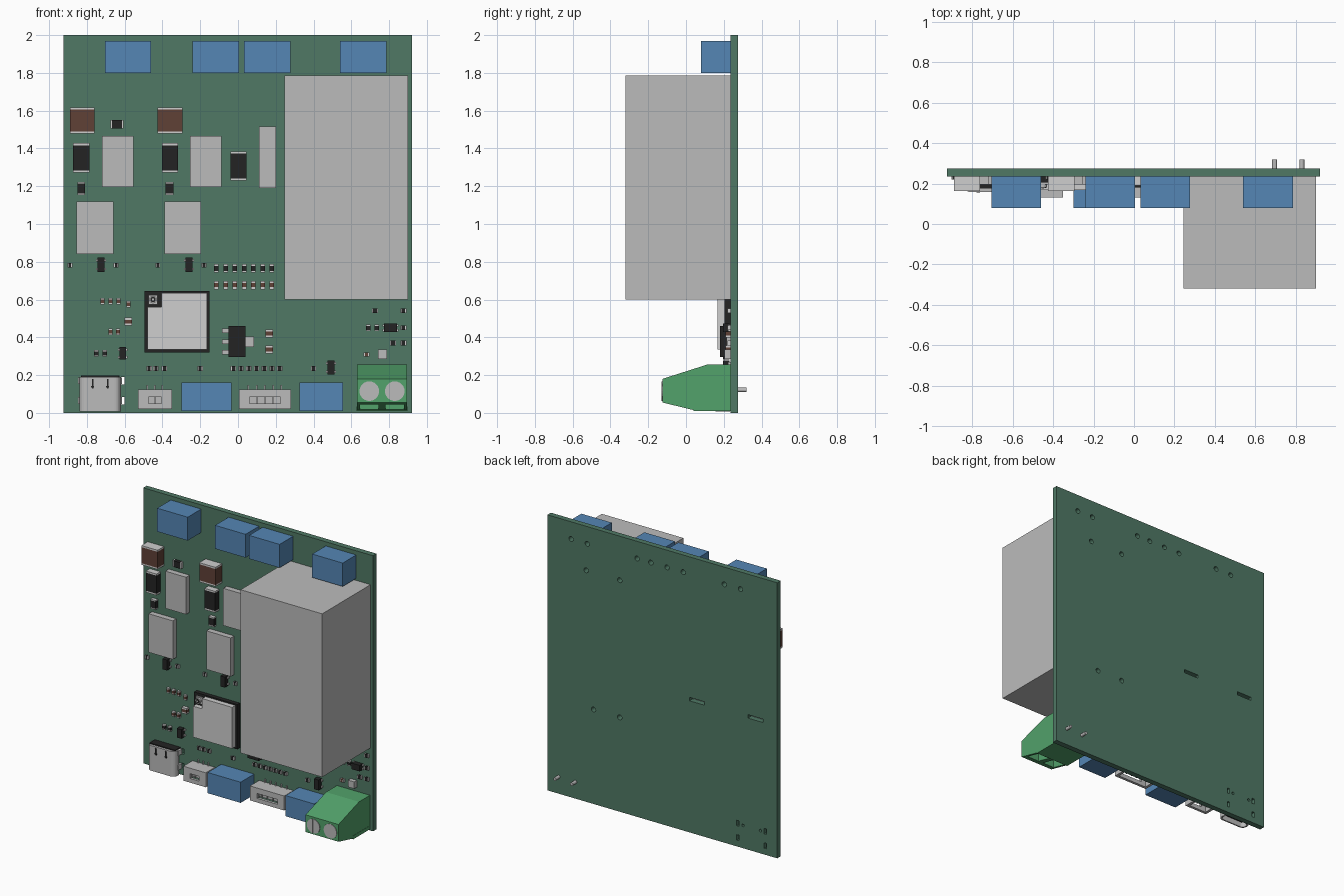
import bpy, bmesh, math
from mathutils import Matrix, Vector

old = bpy.data.objects.get("Cube")
if old:
    bpy.data.objects.remove(old)

FACE, BACK = 0.235, 0.275      # component side and solder side of the board


def material(name, r, g, b):
    m = bpy.data.materials.new(name)
    m.use_nodes = True
    m.diffuse_color = (r, g, b, 1)
    m.node_tree.nodes["Principled BSDF"].inputs["Base Color"].default_value = (r, g, b, 1)
    return m


board_green = material("board green", .08, .19, .13)
grey = material("component grey", .5, .5, .5)
silver = material("bright metal", .62, .62, .62)
blue = material("connector blue", .09, .24, .46)
green = material("terminal green", .085, .36, .145)
black = material("black plastic", .017, .017, .017)
brown = material("ceramic brown", .115, .052, .037)


def box(bm, x0, x1, y0, y1, z0, z1, slot=0):
    size = Matrix.Diagonal((x1 - x0, y1 - y0, z1 - z0, 1))
    mid = Matrix.Translation(((x0 + x1) / 2, (y0 + y1) / 2, (z0 + z1) / 2))
    verts = bmesh.ops.create_cube(bm, size=1, matrix=mid @ size)["verts"]
    for f in {f for v in verts for f in v.link_faces}:
        f.material_index = slot


def rod(bm, x, z, r, y0, y1, slot=0, sides=24):
    m = Matrix.Translation((x, (y0 + y1) / 2, z)) @ Matrix.Rotation(math.pi / 2, 4, "X")
    verts = bmesh.ops.create_cone(bm, cap_ends=True, segments=sides, radius1=r, radius2=r,
                                  depth=y1 - y0, matrix=m)["verts"]
    for f in {f for v in verts for f in v.link_faces}:
        f.material_index = slot


def prism(bm, points, move):
    face = bm.faces.new([bm.verts.new(p) for p in points])
    new = bmesh.ops.extrude_face_region(bm, geom=[face])["geom"]
    bmesh.ops.translate(bm, vec=move, verts=[g for g in new if isinstance(g, bmesh.types.BMVert)])
    bmesh.ops.recalc_face_normals(bm, faces=bm.faces)


def finish(name, bm, *mats):
    mesh = bpy.data.meshes.new(name)
    bm.to_mesh(mesh)
    bm.free()
    for m in mats:
        mesh.materials.append(m)
    ob = bpy.data.objects.new(name, mesh)
    bpy.context.scene.collection.objects.link(ob)
    return ob


def cut(ob, bm):
    cutter = finish("cutter", bm)
    cutter.hide_render = True
    mod = ob.modifiers.new("cut", "BOOLEAN")
    mod.operation, mod.solver, mod.object = "DIFFERENCE", "EXACT", cutter
    bpy.context.view_layer.update()
    result = bpy.data.meshes.new_from_object(ob.evaluated_get(bpy.context.evaluated_depsgraph_get()))
    ob.modifiers.clear()
    ob.data = result
    bpy.data.objects.remove(cutter)


def blocks(name, mat, depth, spans):
    bm = bmesh.new()
    for x0, x1, z0, z1 in spans:
        box(bm, x0, x1, FACE - depth, FACE, z0, z1)
    return finish(name, bm, mat)


def chips(name, body, w, h, depth, spots, cap=.012):
    """Two-terminal parts with metal end caps on the longer axis."""
    bm = bmesh.new()
    y = FACE - depth
    for x, z in spots:
        a, b = w / 2, h / 2
        if h >= w:
            box(bm, x - a, x + a, y, FACE, z - b + cap, z + b - cap)
            for s in (-b, b - cap):
                box(bm, x - a, x + a, y, FACE, z + s, z + s + cap, 1)
        else:
            box(bm, x - a + cap, x + a - cap, y, FACE, z - b, z + b)
            for s in (-a, a - cap):
                box(bm, x + s, x + s + cap, y, FACE, z - b, z + b, 1)
    return finish(name, bm, body, silver)


# Circuit board with drilled holes and slots
bm = bmesh.new()
box(bm, -.925, .92, FACE, BACK, 0, 2)
board = finish("circuit_board", bm, board_green)
bm = bmesh.new()
for x in (.73, .6, .2, .09, -.04, -.17, -.5, -.63):
    rod(bm, x, 1.875, .018, .2, .3, sides=16)
for x, z in ((.61, 1.68), (.34, 1.68), (.55, .685), (.34, .685)):
    rod(bm, x, z, .018, .2, .3, sides=16)
for x in (-.28, -.75):
    box(bm, x - .06, x + .06, .2, .3, .955, .98)
for x in (-.83, -.61):
    for z in (.065, .17):
        box(bm, x - .01, x + .01, .2, .3, z - .02, z + .02)
for x in (-.79, -.65):
    rod(bm, x, .165, .01, .2, .3, sides=12)
cut(board, bm)

# Large power module and blue connectors
blocks("power_module", grey, .555, [(.245, .9, .6, 1.785)])
blocks("upper_connectors", blue, .155, [(x, x + .245, 1.8, 1.97) for x in (-.705, -.24, .033, .54)])
blocks("lower_connectors", blue, .155, [(-.3, -.035, .01, .16), (.325, .555, .01, .16)])

# Flat grey packages
blocks("tall_packages", grey, .04, [(x, x + .167, 1.195, 1.465) for x in (-.72, -.255)])
blocks("wide_packages", grey, .04, [(x, x + .195, .84, 1.12) for x in (-.855, -.39)])
blocks("narrow_package", grey, .05, [(.11, .2, 1.19, 1.515)])
blocks("small_package", grey, .03, [(.74, .79, .285, .335)])

# Screw terminal: body with wire openings, foot and slotted screws
bm = bmesh.new()
outline = [(FACE, .255), (.11, .255), (-.125, .18), (-.125, .055), (.04, .015), (FACE, .015)]
prism(bm, [(.63, y, z) for y, z in outline], Vector((.265, 0, 0)))
terminal = finish("screw_terminal", bm, green)
bm = bmesh.new()
for x in (.695, .83):
    box(bm, x - .048, x + .048, -.08, .03, -.1, .12)
cut(terminal, bm)
blocks("terminal_foot", green, .195, [(.628, .897, .01, .035)])
bm = bmesh.new()
for x in (.695, .83):
    rod(bm, x, .115, .052, -.129, -.12)
screws = finish("terminal_screws", bm, grey)
bm = bmesh.new()
for x in (.695, .83):
    box(bm, x - .006, x + .006, -.14, -.1255, .05, .18)
cut(screws, bm)
bm = bmesh.new()
for x in (.695, .83):
    rod(bm, x, .122, .012, FACE, .32, sides=12)
finish("terminal_pins", bm, grey)

# Wire sockets, open at the lower edge and slotted at the front
for name, x0, x1, pins in (("small_socket", -.53, -.35, 3), ("long_socket", .005, .28, 5)):
    socket = blocks(name, grey, .105, [(x0, x1, .02, .125)])
    bm = bmesh.new()
    box(bm, x0 + .02, x1 - .02, .15, .215, 0, .1)
    cut(socket, bm)
    bm = bmesh.new()
    box(bm, x0 + .055, x1 - .055, .1, .16, .05, .085)
    cut(socket, bm)
    bm = bmesh.new()
    for i in range(pins):
        x = x0 + .05 + i * (x1 - x0 - .1) / (pins - 1)
        box(bm, x - .004, x + .004, .19, .198, .03, .12)
        box(bm, x - .004, x + .004, .225, FACE, .12, .148)
    finish(name + "_pins", bm, silver)


# Rounded port shell with tongue, rear insulator and legs
def rounded(x, y, a, b, r, z):
    pts = []
    for k, (sx, sy) in enumerate(((1, 1), (-1, 1), (-1, -1), (1, -1))):
        for i in range(6):
            t = (k + i / 5) * math.pi / 2
            pts.append((x + sx * (a - r) + r * math.cos(t), y + sy * (b - r) + r * math.sin(t), z))
    return pts


bm = bmesh.new()
prism(bm, rounded(-.73, .195, .11, .038, .034, .008), Vector((0, 0, .182)))
port = finish("port_shell", bm, grey)
bm = bmesh.new()
prism(bm, rounded(-.73, .195, .1, .028, .026, -.02), Vector((0, 0, .16)))
cut(port, bm)
bm = bmesh.new()
box(bm, -.8, -.66, .188, .202, .03, .15)
box(bm, -.832, -.628, .175, FACE, .172, .197)
for x in (-.77, -.69):
    box(bm, x - .004, x + .004, .155, .16, .13, .18)
    box(bm, x - .008, x + .008, .155, .16, .135, .143)
finish("port_insulator", bm, black)
blocks("port_legs", silver, .04, [(x - .008, x + .008, z - .018, z + .018)
                                  for x in (-.838, -.622) for z in (.065, .17)])

# Radio module: dark carrier, notched metal lid, round antenna socket
blocks("radio_carrier", black, .03, [(-.495, -.15, .32, .645)])
bm = bmesh.new()
lid = [(-.48, .335), (-.165, .335), (-.165, .635), (-.405, .635), (-.405, .56), (-.48, .56)]
prism(bm, [(x, .168, z) for x, z in lid], Vector((0, .037, 0)))
finish("radio_lid", bm, silver)
bm = bmesh.new()
box(bm, -.475, -.425, .195, .205, .575, .625)
rod(bm, -.45, .6, .02, .18, .196)
rod(bm, -.45, .6, .014, .178, .18, 1)
rod(bm, -.45, .6, .006, .175, .18)
finish("antenna_socket", bm, grey, black)

# Voltage regulator with tab and legs
blocks("regulator", black, .055, [(-.05, .04, .295, .46)])
blocks("regulator_leads", grey, .02, [(.04, .085, .35, .405)] +
       [(-.085, -.05, z - .012, z + .012) for z in (.32, .377, .434)])

# Larger two-terminal parts
chips("power_capacitors", brown, .13, .14, .072, [(-.825, 1.548), (-.36, 1.548)])
chips("large_diodes", black, .085, .155, .045, [(-.83, 1.35), (-.36, 1.35), (.003, 1.307)])
chips("medium_resistors", black, .042, .068, .025, [(-.83, 1.188), (-.362, 1.188)], .008)
chips("wide_resistor", black, .07, .045, .025, [(-.64, 1.527)], .008)

# Small rows of resistors and capacitors
row = [-.115 + i * .049 for i in range(7)]
chips("resistor_row", black, .024, .045, .018, [(x, .765) for x in row], .009)
chips("capacitor_row", brown, .024, .045, .018, [(x, .677) for x in row], .013)
chips("lower_resistors", black, .028, .024, .016,
      [(x, .235) for x in (-.47, -.435, -.39, -.2, .4)] +
      [(-.025 + i * .041, .235) for i in range(7)], .006)
chips("gate_resistors", black, .026, .025, .016, [(x, .782) for x in (-.89, -.645, -.425, -.18)], .006)
chips("signal_resistors", black, .024, .034, .018,
      [(x, .315) for x in (-.75, -.705)] + [(x, .45) for x in (.69, .735)], .007)
chips("edge_resistors", black, .032, .024, .016,
      [(.725, .54), (.875, .54), (.875, .45), (.875, .37), (.82, .37)], .006)
chips("logic_capacitors", brown, .022, .034, .018,
      [(x, .59) for x in (-.717, -.675, -.632)] + [(-.58, .575)] +
      [(x, .43) for x in (-.675, -.635)], .008)
chips("filter_capacitors", brown, .04, .042, .025, [(-.58, .483), (.165, .42), (.165, .335)], .011)
chips("edge_capacitor", brown, .03, .022, .018, [(.68, .31)], .008)

# Small black transistors with side leads
bm = bmesh.new()
for x, z, a, b in ((-.725, .785, .018, .038), (-.26, .785, .018, .038), (-.61, .315, .018, .033),
                   (.493, .24, .018, .038), (.807, .45, .034, .022)):
    box(bm, x - a, x + a, .195, .23, z - b, z + b)
    for s in (-.6, .6):
        box(bm, x - a - .008, x + a + .008, .222, FACE, z + s * b - .006, z + s * b + .006, 1)
finish("transistors", bm, black, silver)
